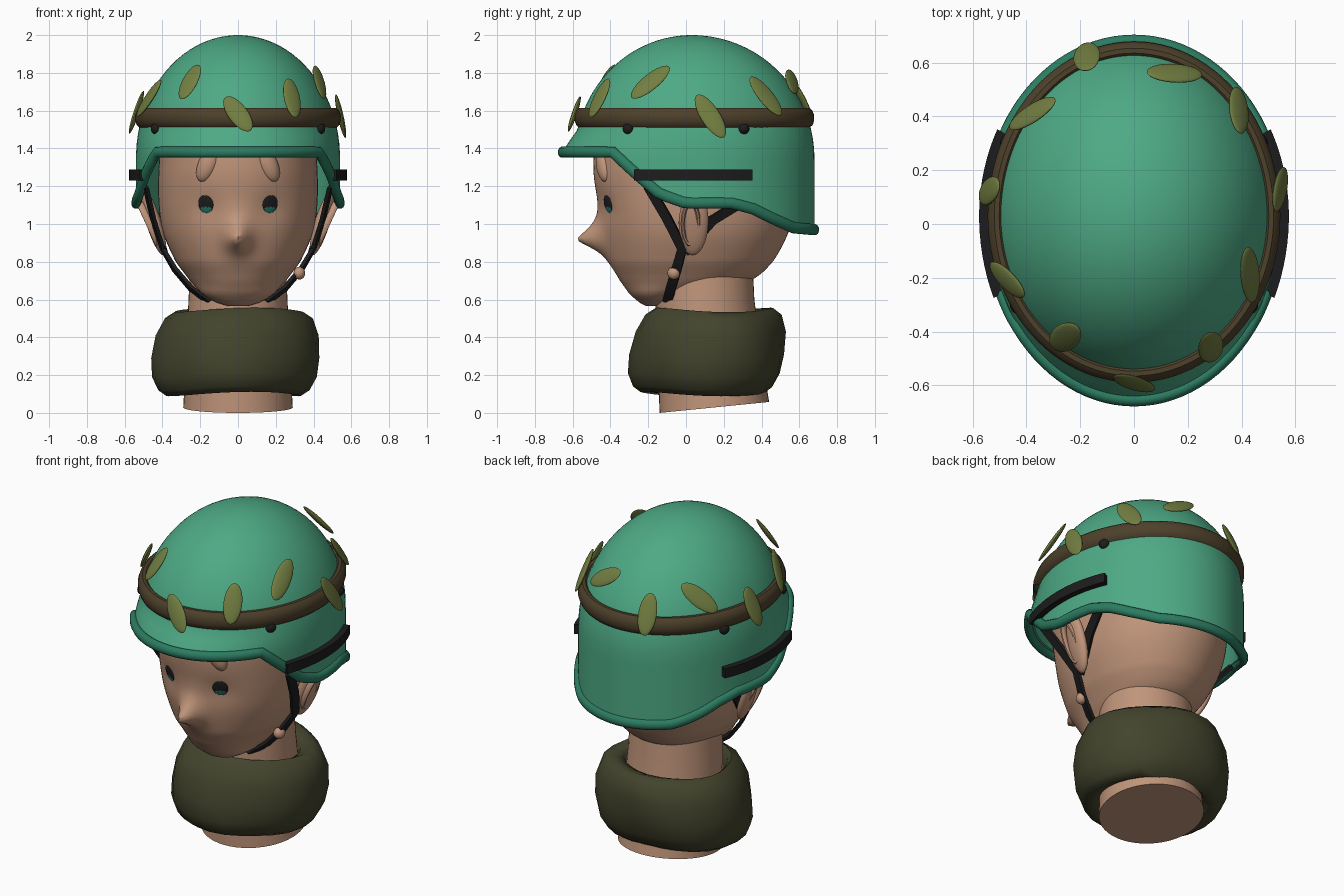
import bpy, bmesh, math
from math import sin, cos, pi, radians, exp, sqrt
from mathutils import Vector
from mathutils.bvhtree import BVHTree

if "Cube" in bpy.data.objects:
    bpy.data.objects.remove(bpy.data.objects["Cube"])


def material(name, r, g, b):
    m = bpy.data.materials.new(name)
    m.diffuse_color = (r, g, b, 1)
    m.use_nodes = True
    m.node_tree.nodes["Principled BSDF"].inputs["Base Color"].default_value = m.diffuse_color
    return m


GREEN = material("helmet green", 0.075, 0.40, 0.235)
TRIM = material("trim green", 0.025, 0.20, 0.12)
BROWN = material("band brown", 0.075, 0.052, 0.024)
LEAF = material("leaf olive", 0.17, 0.21, 0.053)
SCARF = material("scarf olive", 0.056, 0.058, 0.026)
SKIN = material("skin", 0.53, 0.30, 0.195)
BLACK = material("black", 0.012, 0.012, 0.013)
IRIS = material("eye green", 0.02, 0.19, 0.14)


def make(name, bm, mats, angle=40):
    bmesh.ops.recalc_face_normals(bm, faces=bm.faces[:])
    me = bpy.data.meshes.new(name)
    bm.to_mesh(me)
    bm.free()
    for m in mats:
        me.materials.append(m)
    me.polygons.foreach_set("use_smooth", [True] * len(me.polygons))
    me.set_sharp_from_angle(angle=radians(angle))
    ob = bpy.data.objects.new(name, me)
    bpy.context.collection.objects.link(ob)
    return ob


def loft(name, rings, mat, cap=True, closed=False, angle=40):
    """Skin between rings of points."""
    bm = bmesh.new()
    vs = [[bm.verts.new(p) for p in r] for r in rings]
    n = len(rings[0])
    for i in range(len(vs) if closed else len(vs) - 1):
        a, b = vs[i], vs[(i + 1) % len(vs)]
        for j in range(n):
            k = (j + 1) % n
            bm.faces.new((a[j], a[k], b[k], b[j]))
    if cap and not closed:
        bm.faces.new(vs[0])
        bm.faces.new(vs[-1])
    return make(name, bm, [mat], angle)


def sweep(name, pts, outs, w, h, mat, closed=False, n=12):
    """Section with half sizes w (outward) and h (across) along a path; n=4 is a box."""
    rings, N = [], len(pts)
    k = sqrt(2) if n == 4 else 1
    for i, p in enumerate(pts):
        a = pts[(i - 1) % N] if closed else pts[max(i - 1, 0)]
        b = pts[(i + 1) % N] if closed else pts[min(i + 1, N - 1)]
        o = Vector(outs[i]).normalized()
        up = (Vector(b) - Vector(a)).cross(o).normalized()
        ang = [2 * pi * (j + 0.5) / n for j in range(n)]
        rings.append([Vector(p) + o * (k * w * cos(t)) + up * (k * h * sin(t)) for t in ang])
    return loft(name, rings, mat, closed=closed)


def ellipsoid(name, loc, normal, roll, radii, mats, rule=None):
    """Ellipsoid with radii (across, long, normal); roll leans the top to the viewer's right."""
    n = Vector(normal).normalized()
    up = (Vector((0, 0, 1)) - n * n.z).normalized()
    right = up.cross(n)
    a = radians(roll)
    lng, acr = up * cos(a) + right * sin(a), right * cos(a) - up * sin(a)
    bm = bmesh.new()
    bmesh.ops.create_uvsphere(bm, u_segments=24, v_segments=14, radius=1)
    if rule:
        for f in bm.faces:
            f.material_index = rule(f.calc_center_median())
    for v in bm.verts:
        c = v.co.copy()
        v.co = Vector(loc) + acr * c.x * radii[0] + lng * c.y * radii[1] + n * c.z * radii[2]
    return make(name, bm, mats)


def interp(table, x, smooth=False):
    """Look up a row of values in a table keyed by its first column."""
    x = min(max(x, table[0][0]), table[-1][0])
    i = max(k for k in range(len(table) - 1) if table[k][0] <= x)
    p, q = table[i], table[i + 1]
    t = (x - p[0]) / (q[0] - p[0])
    if not smooth:
        return [a + (b - a) * t for a, b in zip(p, q)][1:]
    o, r = table[max(i - 1, 0)], table[min(i + 2, len(table) - 1)]
    return [b + .5 * t * (c - a + t * (2*a - 5*b + 4*c - d + t * (3*(b - c) + d - a)))
            for a, b, c, d in zip(o, p, q, r)][1:]


# --- helmet ---
N = 96
TH = [2 * pi * i / N for i in range(N)]          # angle 0 faces the front
RIM = [(-0.7, 1.38), (-0.36, 1.38), (-0.27, 1.29), (-0.13, 1.16), (0.0, 1.11),
       (0.24, 1.11), (0.35, 1.08), (0.45, 1.03), (0.56, 0.98), (0.72, 0.965)]


def shell(th, z, k=1.0):
    """Point on the helmet surface."""
    s = sqrt(max(0, 1 - ((z - 1.35) / 0.65) ** 2)) if z > 1.35 else 1.0
    c = cos(th)
    f = max(0, min(1, (1.5 - z) / 0.12))
    y = 0.03 - (0.62 if c > 0 else 0.65) * s * c * k - 0.065 * max(0, c) * f
    return Vector((0.54 * s * k * sin(th), y, z))


def rim(th):
    return interp(RIM, 0.03 - 0.64 * cos(th))[0]


def normal(th, z):
    a = shell(th + .01, z) - shell(th - .01, z)
    b = shell(th, z + .01) - shell(th, z - .01)
    return a.cross(b).normalized()


rows = [0.02] + [i / 26 for i in range(1, 27)]
outer = [[shell(th, rim(th) + (2 - rim(th)) * cos(t * pi / 2)) for th in TH] for t in rows]
inner = [[Vector((p.x * .945, .03 + (p.y - .03) * .945, p.z - .03 * (1 - t))) for p in r]
         for t, r in zip(rows, outer)]
loft("helmet_shell", outer + inner[::-1], GREEN)
flat = [(sin(t), -cos(t), 0) for t in TH]
sweep("helmet_rim_trim", [shell(t, rim(t)) for t in TH], flat, 0.025, 0.03, TRIM, True)
sweep("helmet_band", [shell(t, 1.562) for t in TH], flat, 0.035, 0.055, BROWN, True)

# --- side rails and band studs ---
for s, side in ((1, "right"), (-1, "left")):
    arc = [s * (radians(65) + radians(53) * i / 16) for i in range(17)]
    pts = [shell(t, 1.26) + Vector((sin(t), -cos(t), 0)) * 0.012 for t in arc]
    sweep("rail_" + side, pts, [(sin(t), -cos(t), 0) for t in arc], 0.024, 0.029, BLACK, n=4)
    for deg in (56, 116):
        p = shell(s * radians(deg), 1.505)
        ellipsoid("stud_" + side, p, (p.x, p.y, 0), 0, (.03, .03, .025), [BLACK])

# --- leaves: x, y direction, height, lean, half length ---
LEAVES = [(0, -.575, 1.57, -35, .115), (-.235, -.4, 1.73, 5, .11), (.26, -.43, 1.65, 8, .115),
          (.4, -.18, 1.73, 42, .13), (.525, .125, 1.56, -30, .135), (.385, .415, 1.66, -30, .13),
          (.15, .555, 1.73, 55, .115), (-.17, .6, 1.62, 5, .12), (-.35, .38, 1.69, -45, .125),
          (-.525, .12, 1.58, -10, .12), (-.44, -.2, 1.65, 35, .125)]
for x, y, z, lean, half in LEAVES:
    th = math.atan2(x / 0.54, -(y - 0.03) / 0.63)
    nrm = normal(th, z)
    ellipsoid("leaf", shell(th, z) + nrm * 0.04, nrm, lean, (.052, half, .014), [LEAF])

# --- head: height, half width, front y, back y ---
HEAD = [(.565, .05, -.21, -.10), (.585, .12, -.25, -.03), (.63, .19, -.30, .06), (.70, .255, -.35, .34),
        (.80, .33, -.405, .46), (.95, .395, -.44, .54), (1.1, .42, -.465, .58), (1.3, .42, -.49, .58),
        (1.5, .40, -.46, .54), (1.7, .29, -.34, .40), (1.8, .15, -.18, .22)]


def head_ring(z):
    w, yf, yb = interp(HEAD, z, True)
    ym, ring = (yf + yb) / 2, []
    for t in TH:
        c = math.copysign(abs(cos(t)) ** 0.88, cos(t))
        x, y = w * sin(t), ym - (yb - yf) / 2 * c
        if c > 0:                                  # nose, bridge and eye sockets
            d = sqrt((x / .055) ** 2 + ((z - .915) / .06) ** 2)
            y -= .115 * exp(-d ** 1.5) + .035 * exp(-(x / .07) ** 2 - ((z - .96) / .09) ** 2)
            y += .015 * exp(-((abs(x) - .17) / .08) ** 2 - ((z - 1.08) / .08) ** 2)
        ring.append((x, y, z))
    return ring


head = loft("head", [head_ring(.565 + 1.235 * i / 72) for i in range(73)], SKIN, angle=60)
tree = BVHTree.FromPolygons([v.co for v in head.data.vertices],
                            [p.vertices[:] for p in head.data.polygons])

# --- eyes, forehead locks, ears, straps ---
STRAP = [(.49, -.2, 1.2), (.45, -.1, 1.03), (.40, -.02, .87), (.335, -.05, .76),
         (.25, -.08, .66), (.15, -.1, .585)]
BACK = [(.48, .27, 1.1), (.44, .14, 1.02), (.41, .06, .93), (.385, -.01, .85)]
for s, side in ((1, "right"), (-1, "left")):
    hit, nrm, _, _ = tree.ray_cast(Vector((s * .17, -2, 1.105)), Vector((0, 1, 0)))
    ellipsoid("eye_" + side, hit, nrm, 0, (.044, .05, .009), [BLACK, IRIS],
              lambda c: 1 if c.y < -.3 and abs(c.x) < .7 else 0)
    ellipsoid("forehead_lock_" + side, (s * .16, -.435, 1.315), (s * .3, -1, 0), -25 * s,
              (.052, .1, .04), [SKIN])
    out = (s, .0, -.12)
    ellipsoid("ear_" + side, (s * .445, .04, 1.005), (s, -.2, -.3), 6 * s, (.08, .18, .038), [SKIN])
    # raised inner fold of the ear
    oval = [2 * pi * i / 28 for i in range(28)]
    sweep("ear_fold_" + side,
          [(s * (.47 + .05 * cos(t)), .025 + .042 * sin(t), 1.0 + .11 * cos(t)) for t in oval],
          [(s, 0, 0)] * 28, .02, .012, SKIN, True, 8)
    for name, path in (("chin_strap_", STRAP), ("rear_strap_", BACK)):
        pts = [(s * x, y, z) for x, y, z in path]
        sweep(name + side, pts, [(s, -.25 if path is STRAP else .2, -.35)] * len(pts),
              .01, .026, BLACK, n=4)
ellipsoid("strap_button", (.325, -.065, .74), (1, -.4, 0), 0, (.034, .034, .03), [SKIN])

# --- neck with a slanted foot ---
neck = []
for z, r, cy in ((0, .29, .15), (.3, .275, .125), (.6, .262, .1), (.85, .25, .1)):
    ring = []
    for t in TH[::2]:
        y = cy - r * cos(t)
        tilt = .029 + (y - cy) * .1 if z == 0 else z
        ring.append((r * sin(t), y, tilt))
    neck.append(ring)
loft("neck", neck, SKIN)

# --- lumpy neck scarf: scale, height ---
PROFILE = [(.62, .45), (.66, .52), (.76, .545), (.88, .51), (.97, .42), (1.0, .30), (.98, .2),
           (.9, .13), (.8, .10), (.66, .12), (.62, .2)]
rings = []
for k, z in PROFILE:
    ring = []
    for i in range(24):
        t = 2 * pi * i / 24
        w = k * (1 + .025 * sin(3 * t + 1 + 4 * z) + .015 * sin(5 * t + 9 * z))
        lean = .05 * (z - .3) * (1 if k > .7 else 0)
        ring.append((-.015 + .445 * w * sin(t) + lean, .12 - .41 * w * cos(t) + 2 * lean,
                     z + .012 * sin(2 * t + 1)))
    rings.append(ring)
loft("scarf", rings, SCARF, closed=True, angle=60)
